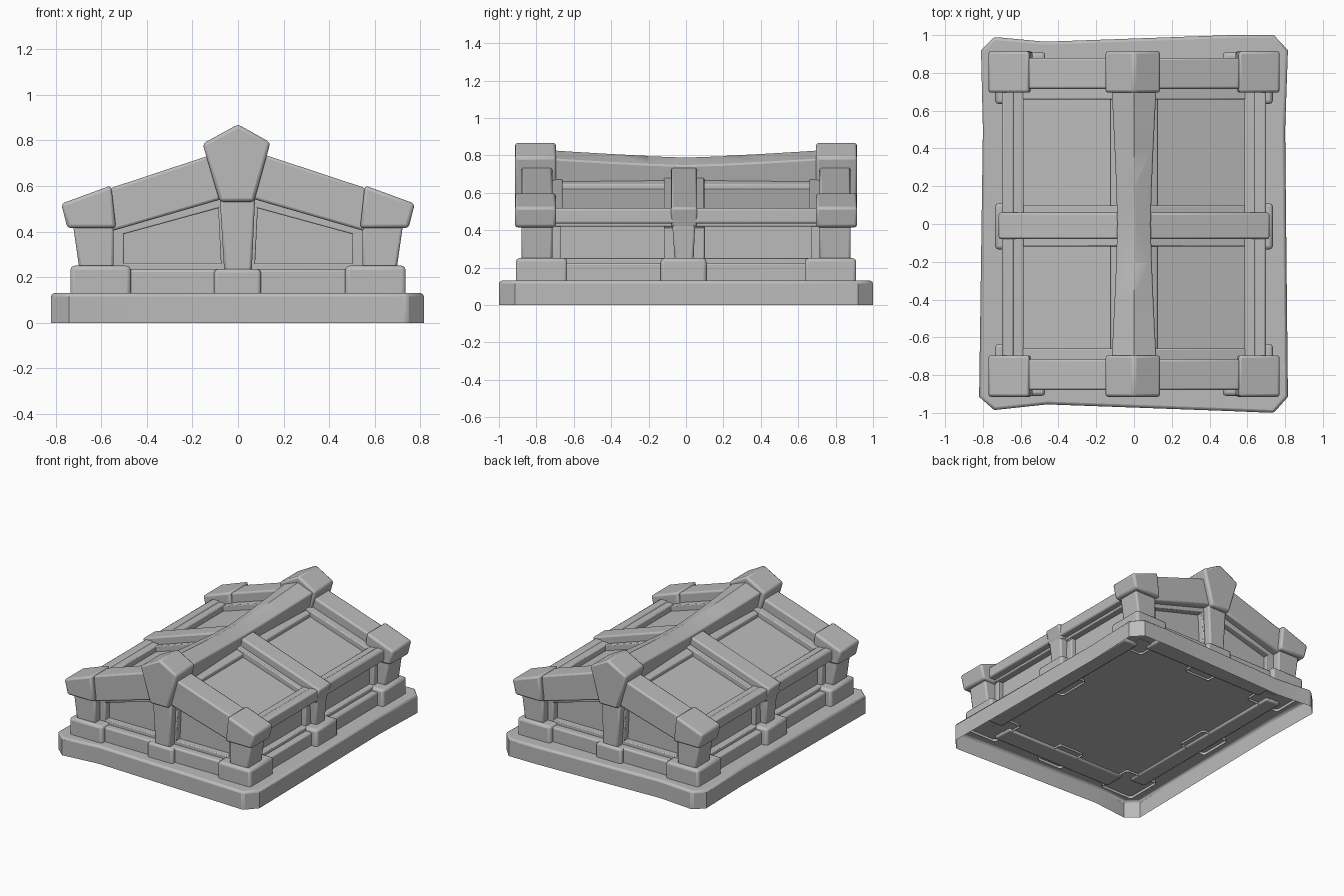
import bpy, bmesh, math

cube = bpy.data.objects.get("Cube")
if cube:
    bpy.data.objects.remove(cube, do_unlink=True)

stone = bpy.data.materials.new("grey stone")
stone.use_nodes = True
GREY = (0.5, 0.5, 0.5, 1)
stone.diffuse_color = GREY
stone.node_tree.nodes["Principled BSDF"].inputs["Base Color"].default_value = GREY


def loft(name, rings, bevel=0.012, open_start=False):
    """Skin a list of equal-length rings, cap the ends, soften the edges."""
    bm = bmesh.new()
    rows = [[bm.verts.new(p) for p in ring] for ring in rings]
    n = len(rows[0])
    for a, b in zip(rows, rows[1:]):
        for i in range(n):
            j = (i + 1) % n
            bm.faces.new((a[i], a[j], b[j], b[i]))
    bm.faces.new(rows[-1])
    if not open_start:
        bm.faces.new(rows[0][::-1])
    bmesh.ops.recalc_face_normals(bm, faces=bm.faces)
    mesh = bpy.data.meshes.new(name)
    bm.to_mesh(mesh)
    bm.free()
    mesh.materials.append(stone)
    ob = bpy.data.objects.new(name, mesh)
    bpy.context.collection.objects.link(ob)
    if bevel:
        mod = ob.modifiers.new("soft edges", "BEVEL")
        mod.width, mod.segments = bevel, 2
        mod.limit_method, mod.angle_limit = "ANGLE", math.radians(50)
    bpy.ops.object.select_all(action="DESELECT")
    ob.select_set(True)
    bpy.context.view_layer.objects.active = ob
    bpy.ops.object.shade_smooth_by_angle(angle=math.radians(35))
    return ob


def prism(name, profile, y0, y1, bevel=0.012):
    """Extrude an x-z profile along y."""
    return loft(name, [[(x, y, z) for x, z in profile] for y in (y0, y1)], bevel)


def rect(x0, x1, y0, y1, z):
    return [(x0, y0, z), (x1, y0, z), (x1, y1, z), (x0, y1, z)]


def box(name, x0, x1, y0, y1, z0, z1, bevel=0.012, open_bottom=False):
    return loft(name, [rect(x0, x1, y0, y1, z0), rect(x0, x1, y0, y1, z1)],
                bevel, open_bottom)


def mirror_x(s, profile):
    return [(s * x, z) for x, z in profile]


# Base slab: uneven outline with cut corners, hollow underneath
outline = [(-.81, .92), (-.74, .99), (-.47, .965), (.51, 1), (.74, 1), (.815, .92),
           (.80, .5), (.815, -.915), (.74, -1), (.5, -.99), (-.46, -.955),
           (-.74, -.985), (-.82, -.915), (-.80, .5)]
loft("base_slab", [[(x, y, z) for x, y in outline] for z in (0, .13)], .015, True)

# Inner body carrying the wall and roof panels
prism("panel_body", [(-.6, .125), (.6, .125), (.6, .465), (0, .66), (-.6, .465)],
      -.78, .78, 0)

# Ridge beam, sagging and narrowing towards the middle
rings = []
for k in range(-4, 5):
    t = (abs(k) / 4) ** 1.3
    w, top = .09 + .035 * t, .79 + .042 * t
    rings.append([(-w * .65, .2 * k, .60), (w * .65, .2 * k, .60),
                  (w, .2 * k, top - .045), (0, .2 * k, top), (-w, .2 * k, top - .045)])
loft("ridge_beam", rings, .008)

for sy, end in ((-1, "front"), (1, "back")):
    # Gable centre: foot, tapered post and pointed ridge cap
    y0, y1 = sorted((sy * .695, sy * .915))
    p0, p1 = sorted((sy * .715, sy * .88))
    f0, f1 = sorted((sy * .66, sy * .905))
    box(f"{end}_centre_foot", -.105, .10, f0, f1, .11, .235, .015, True)
    loft(f"{end}_centre_post", [rect(-.06, .06, p0, p1, .22), rect(-.08, .075, p0, p1, .55)])
    prism(f"{end}_ridge_cap", [(-.08, .53), (.07, .53), (.142, .79), (0, .87), (-.155, .785)],
          y0, y1, .015)
    # Gable sill and its thin ledge
    s0, s1 = sorted((sy * .72, sy * .875))
    box(f"{end}_sill", -.5, .5, s0, s1, .11, .235)
    t0, t1 = sorted((sy * .76, sy * .825))
    box(f"{end}_sill_ledge", -.55, .55, t0, t1, .22, .262, .006)

    for sx, side in ((1, "left"), (-1, "right")):
        tag = f"{end}_{side}"
        # Corner foot, tapered post and sloped cap
        x0, x1 = sorted((sx * .47, sx * .735))
        c0, c1 = sorted((sy * .635, sy * .91))
        box(f"{tag}_foot", x0, x1, c0, c1, .11, .25, .018, True)
        a0, a1 = sorted((sx * .545, sx * .695))
        b0, b1 = sorted((sx * .545, sx * .725))
        loft(f"{tag}_post", [rect(a0, a1, p0, p1, .23), rect(b0, b1, p0, p1, .44)])
        prism(f"{tag}_corner_cap", mirror_x(sx, [(.535, .415), (.748, .415), (.775, .522),
                                                 (.556, .602)]), y0, y1, .015)
        # Gable rafter
        prism(f"{tag}_rafter", mirror_x(sx, [(.06, .545), (.56, .40), (.56, .59), (.06, .755)]),
              p0, p1)
        # Gable panel frame: under the rafter, beside the corner and the centre post
        prism(f"{tag}_top_trim", mirror_x(sx, [(.05, .512), (.54, .378), (.54, .43), (.05, .56)]),
              t0, t1, .006)
        prism(f"{tag}_corner_trim", mirror_x(sx, [(.50, .22), (.56, .22), (.56, .42), (.50, .42)]),
              t0, t1, .006)
        prism(f"{tag}_centre_trim", mirror_x(sx, [(.03, .22), (.073, .22), (.088, .53), (.03, .53)]),
              t0, t1, .006)
        # Roof batten beside the gable rafter
        r0, r1 = sorted((sy * .66, sy * .74))
        prism(f"{tag}_roof_trim", mirror_x(sx, [(.05, .60), (.62, .42), (.62, .50), (.05, .685)]),
              r0, r1, .006)

for sx, side in ((1, "left"), (-1, "right")):
    # Long side: sill, ledge, eave beam and battens
    for name, xa, xb, z0, z1, b in (("sill", .57, .69, .11, .225, .012),
                                    ("sill_ledge", .57, .645, .21, .25, .006),
                                    ("eave_beam", .635, .70, .435, .518, .012),
                                    ("eave_batten", .585, .65, .42, .512, .006)):
        x0, x1 = sorted((sx * xa, sx * xb))
        box(f"{side}_{name}", x0, x1, -.72, .72, z0, z1, b)
    prism(f"{side}_ridge_batten", mirror_x(sx, [(.05, .60), (.125, .58), (.125, .645), (.05, .675)]),
          -.74, .74, .006)
    # Middle foot, post and rafter
    x0, x1 = sorted((sx * .52, sx * .735))
    box(f"{side}_middle_foot", x0, x1, -.135, .11, .11, .25, .018, True)
    a0, a1 = sorted((sx * .56, sx * .68))
    b0, b1 = sorted((sx * .56, sx * .695))
    loft(f"{side}_middle_post", [rect(a0, a1, -.06, .04, .23), rect(b0, b1, -.075, .05, .46)])
    prism(f"{side}_middle_rafter", mirror_x(sx, [(.02, .62), (.69, .415), (.72, .52), (.02, .755)]),
          -.08, .06)
    # Wider trim behind the middle frame
    prism(f"{side}_middle_roof_trim", mirror_x(sx, [(.05, .60), (.64, .41), (.64, .49), (.05, .688)]),
          -.118, .098, .006)
    w0, w1 = sorted((sx * .57, sx * .635))
    box(f"{side}_middle_wall_trim", w0, w1, -.118, .098, .21, .44, .006)
    for sy, end in ((-1, "front"), (1, "back")):
        v0, v1 = sorted((sy * .67, sy * .74))
        box(f"{side}_{end}_wall_trim", w0, w1, v0, v1, .21, .44, .006)
